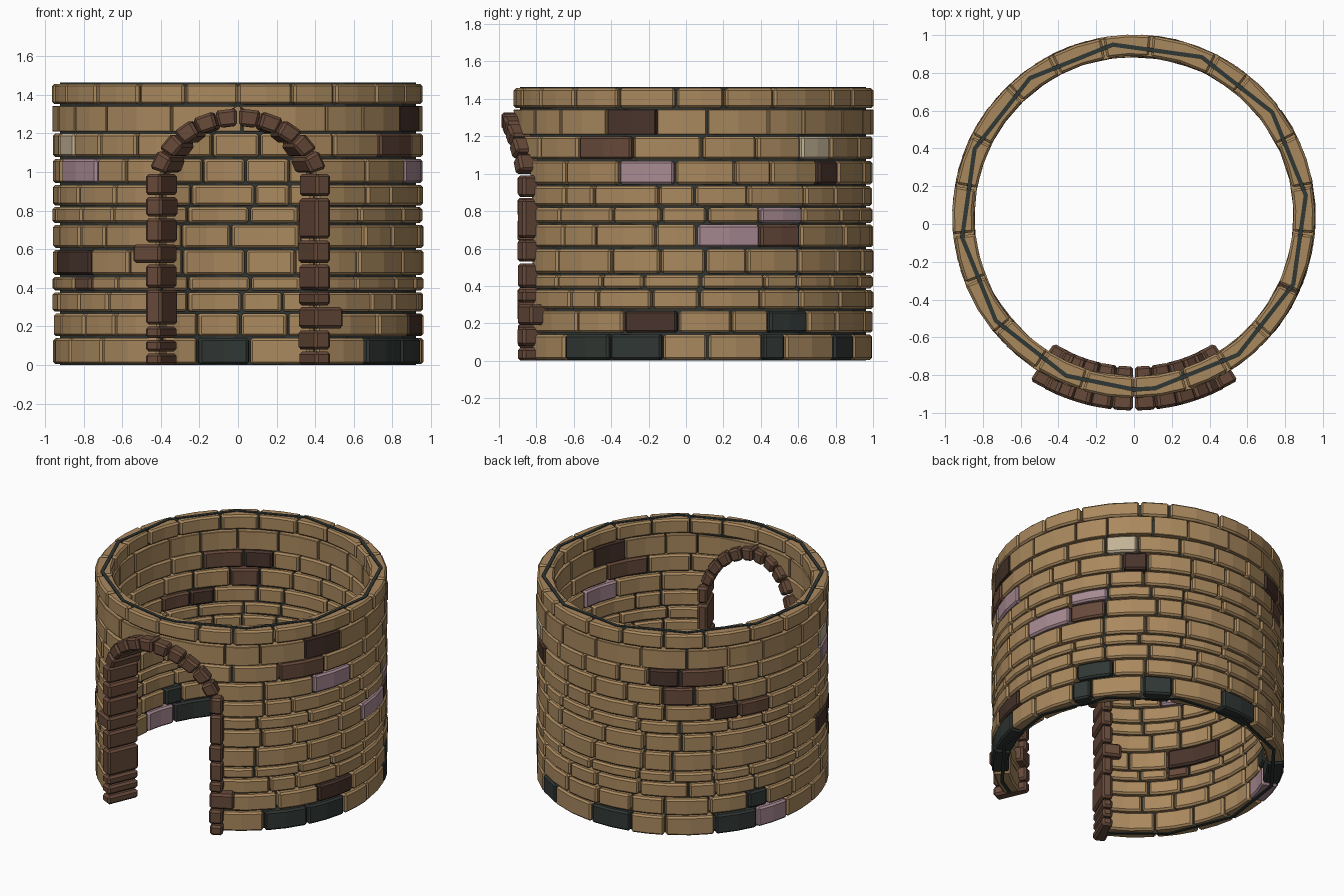
import bpy, bmesh, math, random

random.seed(4)
if "Cube" in bpy.data.objects:
    bpy.data.objects.remove(bpy.data.objects["Cube"], do_unlink=True)

CENTRE_Y = 0.04
SPRING_Z, ARCH_W, ARCH_H = 0.885, 0.445, 0.40   # doorway curve, unrolled


def material(name, rgb):
    m = bpy.data.materials.new(name)
    m.use_nodes = True
    m.diffuse_color = (*rgb, 1)
    m.node_tree.nodes["Principled BSDF"].inputs["Base Color"].default_value = (*rgb, 1)
    return m


PALETTE = [
    material("tan_stone", (0.40, 0.25, 0.113)),
    material("brown_stone", (0.135, 0.068, 0.042)),
    material("dark_brown_stone", (0.066, 0.034, 0.025)),
    material("mauve_stone", (0.39, 0.255, 0.29)),
    material("charcoal", (0.03, 0.038, 0.034)),
    material("cream_stone", (0.54, 0.45, 0.30)),
]
TAN, BROWN, DARK, MAUVE, CHAR, CREAM = range(6)


def point(radius, angle, z):
    """Angle in degrees, zero at the front and growing towards +x."""
    a = math.radians(angle)
    return (radius * math.sin(a), CENTRE_Y - radius * math.cos(a), z)


def block(bm, r0, r1, stations, colour):
    """Curved block; each station is (low angle, low z, high angle, high z)."""
    rings = []
    for al, zl, ah, zh in stations:
        corners = ((r0, al, zl), (r1, al, zl), (r1, ah, zh), (r0, ah, zh))
        rings.append([bm.verts.new(point(*c)) for c in corners])
    faces = [bm.faces.new(rings[0]), bm.faces.new(rings[-1][::-1])]
    for a, b in zip(rings, rings[1:]):
        for i in range(4):
            j = (i + 1) % 4
            faces.append(bm.faces.new((a[i], b[i], b[j], a[j])))
    for f in faces:
        f.material_index = colour
    bmesh.ops.recalc_face_normals(bm, faces=faces)


def finish(name, bm, bevel=0.0):
    mesh = bpy.data.meshes.new(name)
    bm.to_mesh(mesh)
    bm.free()
    for m in PALETTE:
        mesh.materials.append(m)
    ob = bpy.data.objects.new(name, mesh)
    bpy.context.collection.objects.link(ob)
    if bevel:
        mod = ob.modifiers.new("chamfer", "BEVEL")
        mod.width, mod.segments = bevel, 1
        mod.limit_method = "ANGLE"
        mod.angle_limit = math.radians(30)


def door_angle(z):
    """Half angle of the doorway at height z."""
    t = min(1, max(0, (z - SPRING_Z) / ARCH_H))
    return math.degrees(ARCH_W * math.sqrt(1 - t * t))


# Courses, and the odd coloured bricks in each: (start, end, colour)
LEVELS = [0, 0.145, 0.272, 0.382, 0.462, 0.602, 0.732, 0.823, 0.938, 1.073, 1.205, 1.347, 1.462]
ODD = {
    0: [(44, 62, CHAR), (62, 80, CHAR), (113, 121, CHAR), (142, 154, CHAR),
        (176, 194, CHAR), (228, 246, CHAR), (246, 261, MAUVE)],
    1: [(67, 85, DARK), (115, 130, CHAR), (242, 251, CHAR)],
    3: [(297, 307, BROWN)],
    4: [(282, 307, DARK)],
    5: [(91, 112, MAUVE), (112, 127, BROWN)],
    6: [(112, 128, MAUVE)],
    7: [(227, 238, DARK), (238, 252, BROWN)],
    8: [(65, 84, MAUVE), (134, 144, DARK), (207, 220, BROWN), (287, 310, MAUVE)],
    9: [(50, 70, BROWN), (127, 140, CREAM), (201, 214, DARK), (214, 232, BROWN), (285, 297, CREAM)],
    10: [(61, 78, DARK)],
}


def fill(start, end):
    """Split a stretch of wall into plain bricks of uneven length."""
    n = max(1, round((end - start) / 17))
    step = (end - start) / n
    cuts = [start + step * (i + random.uniform(-0.22, 0.22)) for i in range(1, n)]
    cuts = [start] + cuts + [end]
    return [(a, b, TAN) for a, b in zip(cuts, cuts[1:])]


mortar = bmesh.new()
for row, (low, high) in enumerate(zip(LEVELS, LEVELS[1:])):
    z0, z1 = low + 0.005, high - 0.005
    w0, w1 = door_angle(z0), door_angle(z1)
    mid = (w0 + w1) / 2

    # Brick course
    bricks, at = [], mid
    for a, b, c in ODD.get(row, []):
        if a - at > 1:
            bricks += fill(at, a)
        bricks.append((a, b, c))
        at = b
    bricks += fill(at, 360 - mid)
    bm = bmesh.new()
    for k, (a, b, c) in enumerate(bricks):
        a, b = a + 0.35, b - 0.35
        n = 2 if b - a > 12 else 1
        st = [[a + (b - a) * i / n, z0, a + (b - a) * i / n, z1] for i in range(n + 1)]
        if k == 0:                       # brick ends follow the doorway
            st[0] = [w0, z0, w1, z1]
        if k == len(bricks) - 1:
            st[-1] = [360 - w0, z0, 360 - w1, z1]
        j = random.uniform(-0.004, 0.004)
        block(bm, 0.848 + j, 0.96 + j, st, c)
    finish(f"brick_course_{row + 1}", bm, 0.012)

    # Mortar core behind the course, a thin twelve-sided shell
    top = high if row < 11 else high + 0.001
    d0, d1 = door_angle(low), door_angle(top)
    ring = [(7 + 30 * i,) * 2 for i in range(12) if d0 < 7 + 30 * i < 360 - d0]
    ring = [(d0, d1)] + ring + [(360 - d0, 360 - d1)]
    block(mortar, 0.905, 0.928, [(a, low, b, top) for a, b in ring], CHAR)
finish("mortar_core", mortar)

# Door surround: uneven pillar stones, one on each side standing proud
R_IN, R_OUT = 0.795, 1.028
PILLARS = {
    "left": (1, [0, 0.075, 0.185, 0.305, 0.385, 0.525, 0.65, 0.87, 0.995], 2),
    "right": (-1, [0, 0.065, 0.135, 0.205, 0.395, 0.525, 0.63, 0.765, 0.875, 0.995], 5),
}
for side, (sign, cuts, proud) in PILLARS.items():
    bm = bmesh.new()
    for i, (a, b) in enumerate(zip(cuts, cuts[1:])):
        z0, z1 = a + (0.005 if i else 0), b - 0.005
        inner = 23 + random.uniform(-0.3, 0.3)
        outer = 32.3 if i == proud else 28
        block(bm, R_IN, R_OUT, [(sign * s, z0, sign * s, z1) for s in (inner, outer)], BROWN)
    finish(f"{side}_door_pillar", bm, 0.014)

# Arch stones, wrapped round the wall
bm = bmesh.new()
START, COUNT, HALF = 17, 5, 0.045
step = (90 - START) / COUNT
for sign in (1, -1):
    for i in range(COUNT):
        st = []
        for t in (START + i * step + 0.7, START + (i + 1) * step - 0.7):
            c, s = math.cos(math.radians(t)), math.sin(math.radians(t))
            st.append([v for h in (-HALF, HALF) for v in
                       (sign * math.degrees((ARCH_W + h) * c), SPRING_Z + (ARCH_H + h) * s)])
        block(bm, R_IN, R_OUT, st, BROWN)
finish("door_arch", bm, 0.014)
